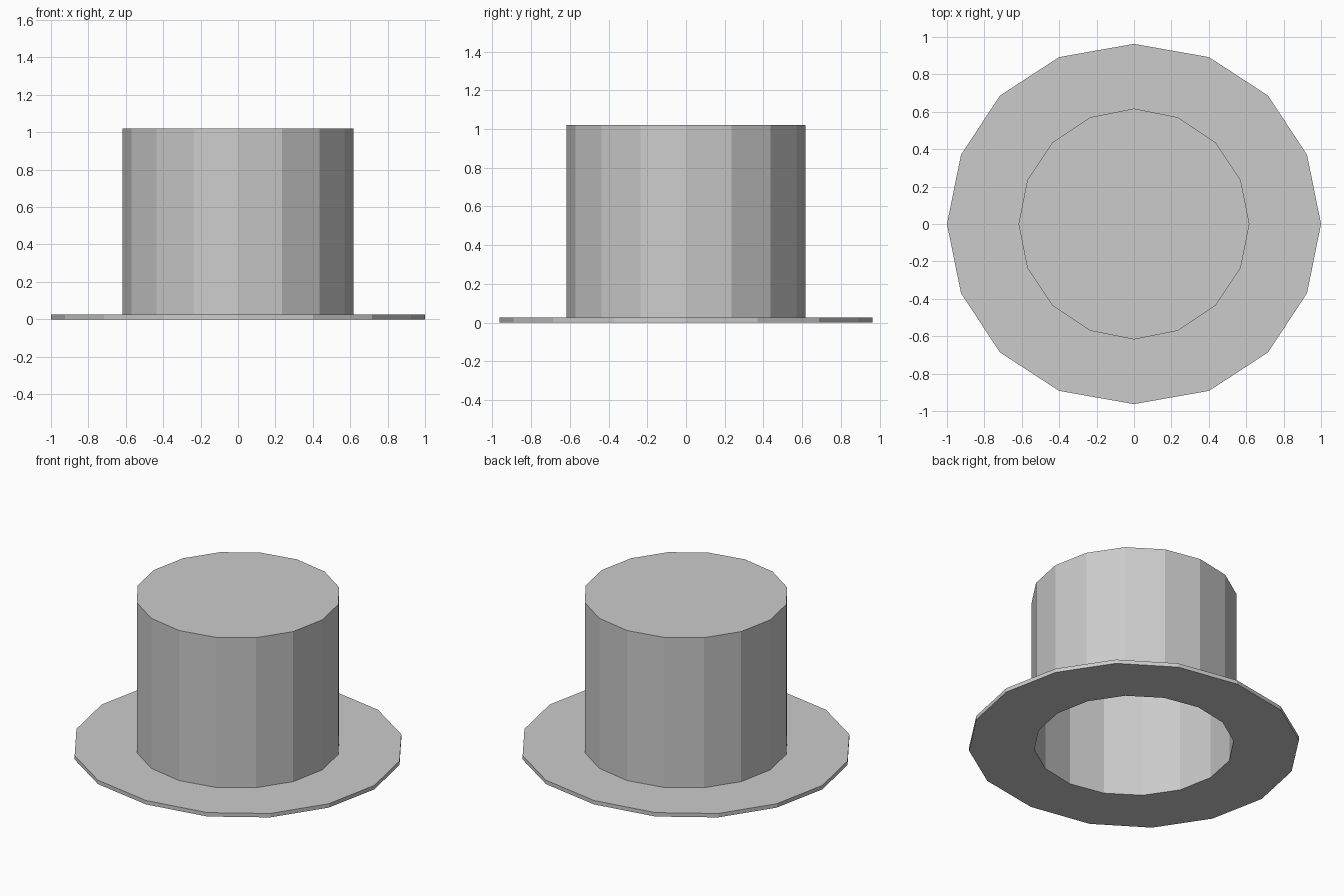
import bpy, bmesh
from math import cos, sin, pi

if "Cube" in bpy.data.objects:
    bpy.data.objects.remove(bpy.data.objects["Cube"])

SIDES = 16

# Outer brim quarter outline, mirrored around to 16 points
QUARTER = [(1.0, 0.0), (0.925, 0.37), (0.717, 0.686), (0.401, 0.892), (0.0, 0.963)]
half = QUARTER + [(-x, y) for x, y in QUARTER[-2::-1]]
BRIM = half + [(x, -y) for x, y in half[-2:0:-1]]


def circle(r):
    return [(r * cos(2 * pi * i / SIDES), r * sin(2 * pi * i / SIDES)) for i in range(SIDES)]


bm = bmesh.new()


def ring(points, z):
    return [bm.verts.new((x, y, z)) for x, y in points]


# Rings from crown top, down the outside, around the brim and up the inside
rings = [
    ring(circle(0.617), 1.02),
    ring(circle(0.617), 0.026),
    ring(BRIM, 0.026),
    ring(BRIM, 0.0),
    ring(circle(0.6), 0.0),
    ring(circle(0.6), 1.0),
]
for a, b in zip(rings, rings[1:]):
    for i in range(SIDES):
        j = (i + 1) % SIDES
        bm.faces.new((a[i], b[i], b[j], a[j]))

# Flat crown top and inner ceiling
bm.faces.new(rings[0])
bm.faces.new(rings[-1][::-1])
bmesh.ops.recalc_face_normals(bm, faces=bm.faces)

mesh = bpy.data.meshes.new("top_hat")
bm.to_mesh(mesh)
bm.free()
bpy.context.collection.objects.link(bpy.data.objects.new("top_hat", mesh))
